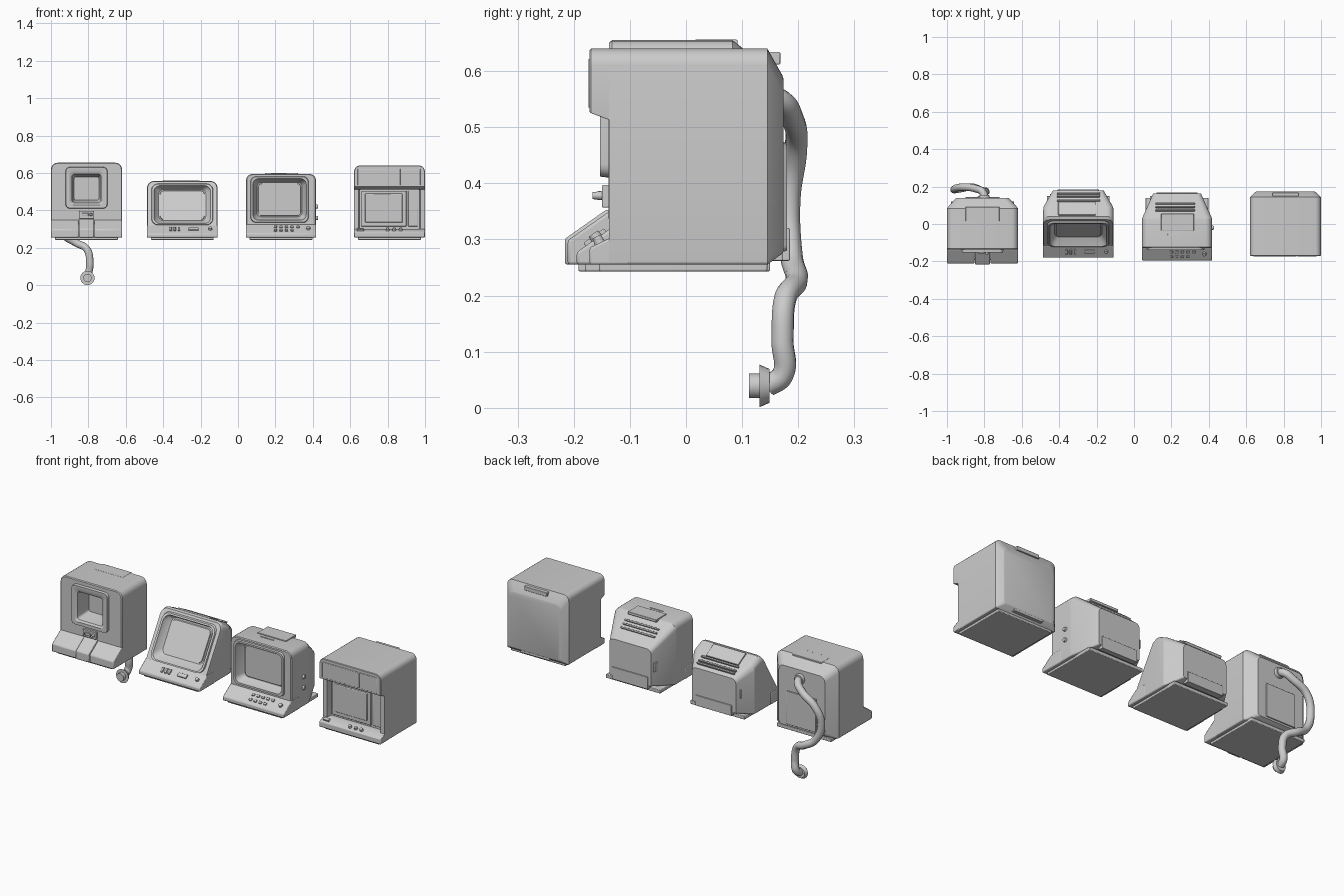
import bpy, bmesh, math
from mathutils import Vector

def finish(name, bm, bevel=0):
    bmesh.ops.recalc_face_normals(bm, faces=bm.faces)
    me = bpy.data.meshes.new(name)
    bm.to_mesh(me)
    bm.free()
    ob = bpy.data.objects.new(name, me)
    bpy.context.collection.objects.link(ob)
    if bevel:
        m = ob.modifiers.new("bevel", 'BEVEL')
        m.width, m.segments, m.limit_method = bevel, 2, 'ANGLE'
    bpy.ops.object.select_all(action='DESELECT')
    ob.select_set(True)
    bpy.context.view_layer.objects.active = ob
    bpy.ops.object.shade_smooth_by_angle(angle=math.radians(28))
    return ob

def box(name, x0, x1, y0, y1, z0, z1, bevel=0.002, tilt=0):
    bm = bmesh.new()
    bmesh.ops.create_cube(bm, size=1)
    bmesh.ops.scale(bm, vec=(x1 - x0, y1 - y0, z1 - z0), verts=bm.verts)
    ob = finish(name, bm, bevel)
    ob.location = ((x0 + x1) / 2, (y0 + y1) / 2, (z0 + z1) / 2)
    ob.rotation_euler.x = tilt
    return ob

def slab(name, x, y, z, w, d, h, tilt, bevel=0.002):
    return box(name, x - w/2, x + w/2, y - d/2, y + d/2, z - h/2, z + h/2, bevel, tilt)

def prism(name, x0, x1, profile, bevel=0.005):
    bm = bmesh.new()
    f = bm.faces.new([bm.verts.new((x0, y, z)) for y, z in profile])
    r = bmesh.ops.extrude_face_region(bm, geom=[f])
    bmesh.ops.translate(bm, vec=(x1 - x0, 0, 0),
                        verts=[v for v in r['geom'] if isinstance(v, bmesh.types.BMVert)])
    return finish(name, bm, bevel)

def loft(name, rings, seg=6):
    """Each ring is a rounded rectangle (cx, half width, z0, z1, top r, bottom r, y, slope), y leaning with z."""
    bm = bmesh.new()
    loops = []
    for cx, hw, z0, z1, rt, rb, y, s in rings:
        loop = []
        corners = ((hw - rt, z1 - rt, rt, 0), (rt - hw, z1 - rt, rt, 90),
                   (rb - hw, z0 + rb, rb, 180), (hw - rb, z0 + rb, rb, 270))
        for px, pz, r, a in corners:
            for i in range(seg):
                t = math.radians(a + 90 * i / (seg - 1))
                z = pz + r * math.sin(t)
                loop.append(bm.verts.new((cx + px + r * math.cos(t), y + s * z, z)))
        loops.append(loop)
    n = len(loops[0])
    for a, b in zip(loops, loops[1:]):
        for i in range(n):
            bm.faces.new((a[i], a[(i+1) % n], b[(i+1) % n], b[i]))
    bm.faces.new(loops[0])
    bm.faces.new(loops[-1])
    return finish(name, bm)

def cyl(name, c, r0, r1, depth, axis):
    bm = bmesh.new()
    bmesh.ops.create_cone(bm, cap_ends=True, segments=24, radius1=r0, radius2=r1, depth=depth)
    ob = finish(name, bm)
    ob.location = c
    ob.rotation_euler = Vector(axis).to_track_quat('Z', 'Y').to_euler()
    return ob

def base(name, cx, y0, y1):
    box(name + "_base", cx - 0.168, cx + 0.168, y0, y1, 0.243, 0.262, 0.003)

# --- first terminal: tall cabinet with small deep screen and hose ---
ax = -0.81
loft("hose_cabinet", [
    (ax, .142, .275, .605, .03, .02, .138, 0),
    (ax, .18, .257, .645, .035, .01, .096, 0),
    (ax, .19, .255, .655, .035, .006, .083, 0),
    (ax, .19, .255, .655, .035, .006, -.132, 0),
    (ax, .186, .257, .651, .032, .006, -.137, 0),
    (ax, .112, .41, .632, .024, .024, -.137, 0),
    (ax, .110, .412, .63, .022, .022, -.153, 0),
    (ax, .09, .43, .61, .02, .02, -.153, 0),
    (ax, .078, .44, .595, .015, .015, -.145, 0),
    (ax, .066, .455, .58, .012, .012, -.06, 0)])
wedge = [(-.12, .255), (-.211, .255), (-.211, .298), (-.137, .35), (-.12, .35)]
prism("hose_console_left", -1.0, -.852, wedge)
prism("hose_console_right", -.768, -.62, wedge)
prism("hose_console_middle", -.85, -.77, [(y - .005 * (y < -.13), z + .003 * (z > .26)) for y, z in wedge])
box("latch_plate", -.85, -.77, -.15, -.13, .357, .397)
box("latch_slot", -.835, -.8, -.158, -.14, .37, .386)
cyl("latch_knob", (-.786, -.155, .378), .009, .006, .024, (0, -1, 0))
box("hose_top_panel", -.90, -.72, .015, .092, .64, .656)
box("hose_rear_panel", -.90, -.72, .13, .144, .285, .47)
base("hose", ax, -.192, .12)

cu = bpy.data.curves.new("hose", 'CURVE')
cu.dimensions = '3D'
cu.bevel_depth, cu.bevel_resolution, cu.resolution_u = .02, 4, 8
cu.use_fill_caps = True
path = [(-.80, .125, .557), (-.805, .165, .55), (-.85, .19, .515), (-.93, .196, .46), (-.962, .184, .37),
        (-.93, .188, .27), (-.865, .197, .226), (-.81, .177, .195), (-.792, .172, .12),
        (-.80, .172, .058), (-.805, .145, .039)]
sp = cu.splines.new('BEZIER')
sp.bezier_points.add(len(path) - 1)
for p, co in zip(sp.bezier_points, path):
    p.co = co
    p.handle_left_type = p.handle_right_type = 'AUTO'
bpy.context.collection.objects.link(bpy.data.objects.new("hose", cu))
cyl("hose_socket", (-.80, .143, .557), .03, .026, .022, (0, 1, 0))
cyl("hose_plug_collar", (-.805, .14, .039), .038, .03, .018, (0, 1, 0))
cyl("hose_plug", (-.805, .124, .039), .022, .022, .024, (0, 1, 0))

# --- second terminal: leaning screen ---
bx, s = -.298, .6
f = .025 - s * .557
loft("leaning_body", [
    (bx, .135, .28, .47, .025, .01, .18, 0),
    (bx, .187, .255, .532, .035, .006, .09, 0),
    (bx, .188, .255, .557, .035, .006, f + .015, s),
    (bx, .185, .258, .554, .033, .006, f, s),
    (bx, .165, .322, .543, .035, .035, f, s),
    (bx, .163, .324, .541, .035, .035, f - .01, s),
    (bx, .152, .33, .533, .033, .033, f - .01, s),
    (bx, .146, .335, .526, .03, .03, f + .01, s),
    (bx, .126, .345, .512, .025, .025, f + .035, s)])
loft("leaning_screen", [(bx, .12, .35, .506, .02, .02, f + .036, s),
                        (bx, .118, .352, .504, .02, .02, f + .028, s)])
prism("leaning_console", -.487, -.109, [(-.05, .255), (-.18, .255), (-.18, .275), (-.115, .322), (-.05, .322)])
for i in range(3):
    slab("leaning_button", -.36 + .022 * i, -.148, .30, .012, .03, .012, .62)
slab("leaning_slider", -.238, -.148, .30, .055, .022, .01, .62)
cyl("leaning_dial", (-.148, -.148, .302), .011, .009, .016, (0, -.58, .81))
slab("leaning_rear_vent", -.305, .082, .536, .20, .08, .012, -.5)
for y in (.125, .148, .163):
    slab("leaning_slat", -.298, y, .512 - .56 * (y - .125), .23, .009, .014, -.5)
base("leaning", bx, -.165, .15)
box("leaning_rear_tray", bx - .11, bx + .11, .15, .185, .262, .32)
box("leaning_socket", -.45, -.425, .125, .16, .36, .41)

# --- third terminal: upright screen with hood ---
cx = .23
loft("upright_body", [
    (cx, .128, .28, .485, .025, .01, .163, 0),
    (cx, .187, .255, .592, .035, .006, .03, 0),
    (cx, .187, .255, .595, .035, .006, .01, 0),
    (cx, .187, .255, .595, .035, .006, -.122, 0),
    (cx, .183, .258, .591, .032, .006, -.127, 0),
    (cx - .008, .155, .335, .582, .03, .03, -.127, 0),
    (cx - .008, .153, .337, .58, .03, .03, -.138, 0),
    (cx - .008, .143, .348, .57, .03, .03, -.138, 0),
    (cx - .008, .137, .354, .564, .028, .028, -.115, 0),
    (cx - .008, .12, .366, .55, .022, .022, -.085, 0)])
loft("upright_screen", [(cx - .008, .115, .37, .545, .02, .02, -.08, 0),
                        (cx - .008, .113, .372, .543, .02, .02, -.092, 0)])
prism("upright_console", .042, .418, [(-.05, .255), (-.195, .255), (-.195, .277), (-.127, .325), (-.05, .325)])
for row in range(2):
    for i in range(5 - row):
        slab("upright_button", .20 + .03 * i, -.148 - .025 * row, .31 - .018 * row, .016, .014, .014, .61)
cyl("upright_dial", (.376, -.16, .303), .012, .01, .018, (0, -.58, .81))
box("upright_top_panel", .145, .32, -.035, .055, .585, .60)
for y in (.072, .09, .108):
    slab("upright_slat", .22, y, .593 - .8 * (y - .03), .21, .009, .014, -.66)
box("upright_top_groove_bar", .18, .26, -.06, -.053, .59, .598)
for z in (.42, .36):
    cyl("upright_side_knob", (.42, -.02, z), .012, .01, .014, (1, 0, 0))
base("upright", cx, -.18, .14)
box("upright_rear_tray", cx - .11, cx + .11, .14, .168, .262, .33)
box("upright_socket", .085, .11, .105, .15, .36, .41)

# --- fourth terminal: cube with overhanging brow ---
dx = .81
loft("cube_body", [
    (dx, .155, .28, .585, .03, .015, .174, 0),
    (dx, .16, .275, .592, .03, .015, .172, 0),
    (dx, .189, .255, .64, .03, .006, .145, 0),
    (dx, .189, .255, .64, .03, .006, -.137, 0),
    (dx, .165, .295, .518, .008, .008, -.137, 0),
    (dx, .16, .30, .513, .008, .008, -.105, 0)])
loft("cube_brow", [(dx, .189, .511, .64, .03, .001, -.13, 0),
                   (dx, .189, .513, .64, .03, .001, -.137, 0),
                   (dx, .189, .525, .64, .03, .001, -.169, 0),
                   (dx, .186, .528, .637, .028, .001, -.172, 0)])
box("brow_panel_left", .64, .868, -.174, -.165, .535, .622)
box("brow_panel_right", .873, .975, -.174, -.165, .535, .622)
box("cube_screen_frame", .66, .90, -.118, -.10, .315, .505)
box("cube_screen", .68, .88, -.122, -.105, .335, .49, .004)
box("cube_side_panel", .91, .96, -.112, -.10, .315, .505)
prism("cube_ledge", .621, .999, [(-.1, .255), (-.172, .255), (-.172, .285), (-.137, .302), (-.1, .302)], .004)
for x in (.80, .835, .87):
    cyl("cube_knob", (x, -.156, .298), .01, .008, .016, (0, -.44, .9))
slab("cube_switch", .655, -.155, .297, .035, .016, .014, .45)
box("cube_rear_handle", .74, .88, .135, .168, .612, .634)
box("cube_rear_tray", .72, .90, .14, .172, .262, .295)
base("cube", dx, -.155, .145)
